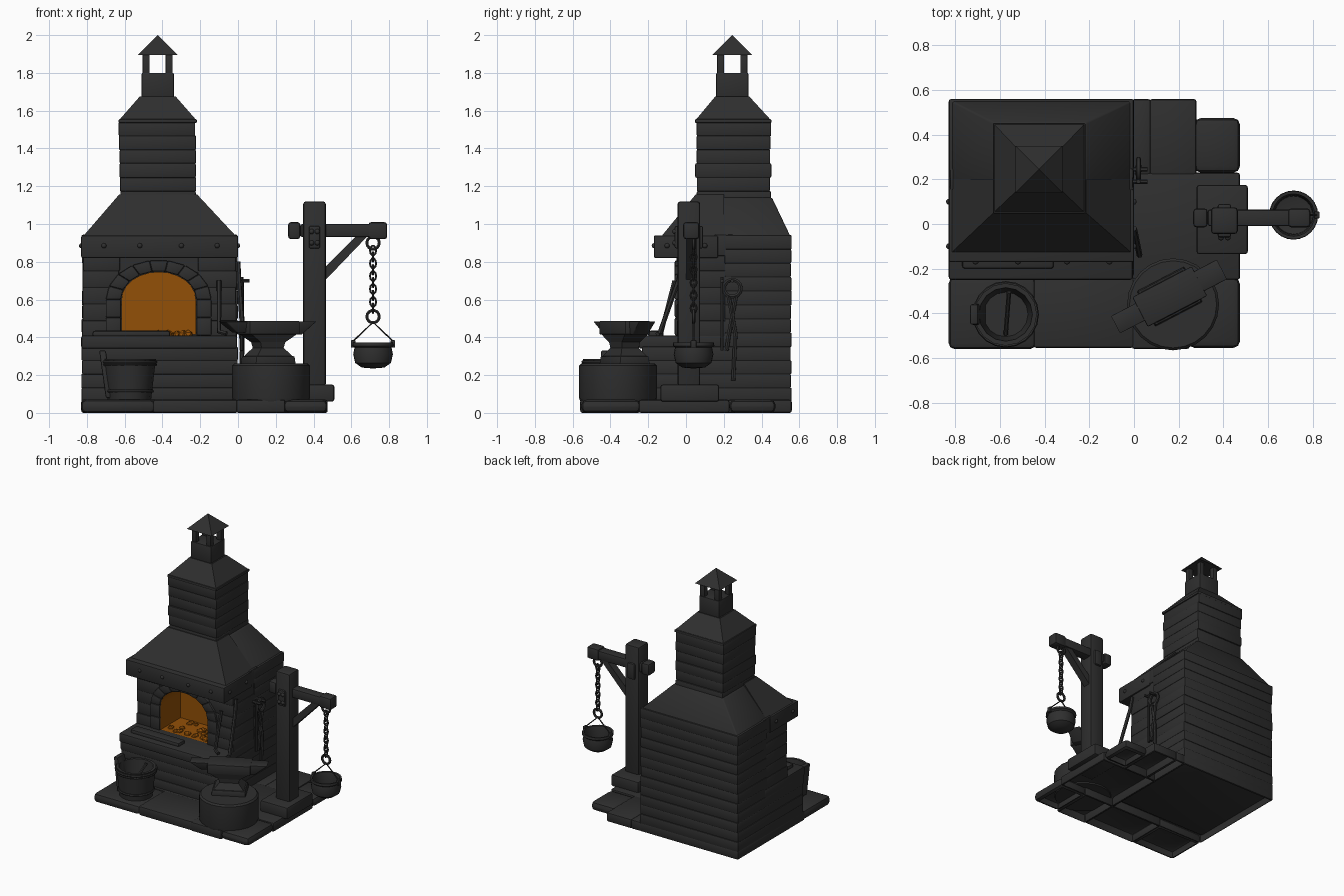
import bpy, bmesh, math, random
from mathutils import Vector, Matrix

random.seed(4)
cube = bpy.data.objects.get("Cube")
if cube:
    bpy.data.objects.remove(cube, do_unlink=True)


def material(name, colour):
    mat = bpy.data.materials.new(name)
    mat.use_nodes = True
    mat.diffuse_color = colour
    node = next(n for n in mat.node_tree.nodes if n.type == 'BSDF_PRINCIPLED')
    node.inputs["Base Color"].default_value = colour
    node.inputs["Roughness"].default_value = .9
    return mat


CHARCOAL = material("charcoal_stone", (.028, .028, .028, 1))
EMBER = material("ember_orange", (.29, .08, .002, 1))


def smooth(obj):
    bpy.ops.object.select_all(action='DESELECT')
    obj.select_set(True)
    bpy.context.view_layer.objects.active = obj
    bpy.ops.object.shade_smooth_by_angle(angle=math.radians(35))


def finish(name, bm, mat=CHARCOAL, matrix=None, recalc=True):
    if recalc:
        bmesh.ops.recalc_face_normals(bm, faces=bm.faces[:])
    mesh = bpy.data.meshes.new(name)
    bm.to_mesh(mesh)
    bm.free()
    mesh.materials.append(mat)
    obj = bpy.data.objects.new(name, mesh)
    bpy.context.collection.objects.link(obj)
    if matrix:
        obj.matrix_world = matrix
    smooth(obj)


def soften(bm, verts, bevel):
    if bevel:
        edges = list({e for v in verts for e in v.link_edges})
        bmesh.ops.bevel(bm, geom=edges, offset=bevel, segments=2, profile=.5, affect='EDGES')


def taper(bm, low, z0, high, z1, bevel=0):
    """Box whose bottom and top are rectangles (x0, x1, y0, y1)."""
    verts = bmesh.ops.create_cube(bm, size=2)['verts']
    for v in verts:
        rect, z = (high, z1) if v.co.z > 0 else (low, z0)
        v.co = (rect[v.co.x > 0], rect[2 + (v.co.y > 0)], z)
    soften(bm, verts, bevel)


def box(bm, rect, z0, z1, bevel=.012):
    taper(bm, rect, z0, rect, z1, bevel)


def courses(bm, rect, z0, z1, rows, rough=.006):
    """Stack of slightly uneven stone rows."""
    step = (z1 - z0) / rows
    for i in range(rows):
        a, b, c, d = (random.uniform(0, rough) for _ in range(4))
        r = (rect[0] + a, rect[1] - b, rect[2] + c, rect[3] - d)
        box(bm, r, z0 + i * step - .002, z0 + (i + 1) * step + .002, .008)


def prism(bm, outline, y0, y1, bevel=0):
    """Extrude an (x, z) outline along y."""
    face = bm.faces.new([bm.verts.new((x, y0, z)) for x, z in outline])
    new = bmesh.ops.extrude_face_region(bm, geom=[face])['geom']
    moved = [v for v in new if isinstance(v, bmesh.types.BMVert)]
    bmesh.ops.translate(bm, verts=moved, vec=(0, y1 - y0, 0))
    soften(bm, moved + list(face.verts), bevel)


def open_side(bm, direction):
    """Drop the faces that look along the given direction."""
    bmesh.ops.recalc_face_normals(bm, faces=bm.faces[:])
    away = [f for f in bm.faces if f.normal.dot(Vector(direction)) > .95]
    bmesh.ops.delete(bm, geom=away, context='FACES')


def rivet(bm, *spot):
    bmesh.ops.create_icosphere(bm, subdivisions=2, radius=.014, matrix=Matrix.Translation(spot))


def lathe(name, profile, centre, steps=24):
    bm = bmesh.new()
    verts = [bm.verts.new((r, 0, z)) for r, z in profile]
    edges = [bm.edges.new(pair) for pair in zip(verts, verts[1:])]
    bmesh.ops.spin(bm, geom=verts + edges, cent=(0, 0, 0), axis=(0, 0, 1),
                   angle=math.tau, steps=steps, use_duplicate=False)
    bmesh.ops.remove_doubles(bm, verts=bm.verts[:], dist=.0005)
    finish(name, bm, matrix=Matrix.Translation((*centre, 0)))


def wires(name, paths, radius):
    """Round rods along paths, each given as (points, closed)."""
    curve = bpy.data.curves.new(name, 'CURVE')
    curve.dimensions = '3D'
    curve.bevel_depth, curve.bevel_resolution, curve.use_fill_caps = radius, 1, True
    for points, closed in paths:
        spline = curve.splines.new('POLY')
        spline.points.add(len(points) - 1)
        for p, co in zip(spline.points, points):
            p.co = (*co, 1)
        spline.use_cyclic_u = closed
    curve.materials.append(CHARCOAL)
    obj = bpy.data.objects.new(name, curve)
    bpy.context.collection.objects.link(obj)
    bpy.ops.object.select_all(action='DESELECT')
    obj.select_set(True)
    bpy.context.view_layer.objects.active = obj
    bpy.ops.object.convert(target='MESH')
    smooth(bpy.context.view_layer.objects.active)


def ring(centre, a, b, across=(1, 0, 0), up=(0, 0, 1), n=14):
    c, u, v = Vector(centre), Vector(across), Vector(up)
    return [c + u * a * math.cos(math.tau * i / n) + v * b * math.sin(math.tau * i / n)
            for i in range(n)], True


def arch(half, rise, n=12, spring=.6):
    return [(-.42 + half * math.cos(math.pi * i / n), spring + rise * math.sin(math.pi * i / n))
            for i in range(n + 1)]


# Paving slabs, hollow underneath, with rounder outer corners
bm = bmesh.new()
for slab, bevel in (((-.83, -.44, -.56, -.24), .025), ((-.45, 0, -.555, -.24), .012),
                    ((-.01, .25, -.56, -.24), .012), ((.24, .475, -.555, -.24), .03),
                    ((-.01, .475, -.25, .23), .012), ((-.01, .075, .22, .56), .012),
                    ((.07, .28, .22, .56), .012), ((.27, .475, .23, .475), .03),
                    ((-.83, 0, -.25, .56), .012)):
    box(bm, slab, 0, .07, bevel)
open_side(bm, (0, 0, -1))
finish("paving_slabs", bm, recalc=False)

# Hearth: lower courses, ledge, upper courses
bm = bmesh.new()
courses(bm, (-.83, 0, -.235, .56), .06, .35, 4)
finish("hearth_base", bm)
bm = bmesh.new()
box(bm, (-.83, -.005, -.25, .23), .34, .41, .012)
box(bm, (-.77, -.36, -.2, -.12), .4, .435)
finish("hearth_ledge", bm)
bm = bmesh.new()
courses(bm, (-.83, 0, .2, .56), .35, .94, 8)
for side in ((-.825, -.625), (-.215, -.005)):
    courses(bm, (*side, -.05, .25), .4, .84, 5)
box(bm, (-.825, -.005, .15, .25), .83, .945, .008)
finish("hearth_walls", bm)
bm = bmesh.new()
prism(bm, [(-.02, .4), (-.02, .84), (-.81, .84), (-.81, .4), (-.62, .4)]
      + arch(.2, .15)[::-1] + [(-.22, .4)], -.04, .21)
finish("front_wall", bm)

# Arch stones and jambs around the opening
bm = bmesh.new()
inner, outer = arch(.2, .15, 9), arch(.28, .21, 9)
for i in range(9):
    prism(bm, [inner[i], outer[i], outer[i + 1], inner[i + 1]], -.06, .02, .008)
for x in (-.7, -.22):
    for z in (.41, .505):
        box(bm, (x, x + .08, -.06, .02), z, z + .095, .008)
finish("arch_stones", bm)

# Glowing chamber, open at the front, with a low bed of coals
bm = bmesh.new()
prism(bm, arch(.197, .147) + [(-.617, .415), (-.223, .415)], -.05, .19)
open_side(bm, (0, -1, 0))
bmesh.ops.reverse_faces(bm, faces=bm.faces[:])
finish("fire_chamber", bm, EMBER, recalc=False)
bm = bmesh.new()
for _ in range(24):
    spot = Vector((random.uniform(-.59, -.25), random.uniform(-.02, .16), .412))
    turn = Matrix.Rotation(random.random() * 3, 4, 'Z')
    bmesh.ops.create_icosphere(bm, subdivisions=1, radius=random.uniform(.018, .03),
                               matrix=Matrix.Translation(spot) @ turn)
finish("hot_coals", bm, EMBER)

# Riveted mantle and hood
bm = bmesh.new()
box(bm, (-.83, 0, -.17, .17), .82, .94, .008)
for x in (-.71, -.52, -.3, -.11):
    rivet(bm, x, -.168, .885)
for x in (-.828, -.002):
    for y in (-.1, .1):
        rivet(bm, x, y, .885)
finish("mantle", bm)
bm = bmesh.new()
taper(bm, (-.82, -.01, -.13, .2), .935, (-.63, -.215, .05, .2), 1.155)
finish("hood", bm)
bm = bmesh.new()
taper(bm, (-.825, -.005, .16, .555), .93, (-.63, -.215, .16, .455), 1.14, .008)
finish("rear_shoulder", bm)

# Chimney stack, neck and cap
bm = bmesh.new()
courses(bm, (-.632, -.218, .048, .452), 1.1, 1.54, 6, .01)
finish("chimney_stack", bm)
bm = bmesh.new()
box(bm, (-.632, -.218, .048, .452), 1.535, 1.555, .005)
taper(bm, (-.625, -.225, .055, .445), 1.555, (-.52, -.33, .155, .335), 1.675)
box(bm, (-.51, -.34, .16, .33), 1.66, 1.8, .006)
for x in (-.505, -.383):
    for y in (.165, .288):
        box(bm, (x, x + .037, y, y + .037), 1.79, 1.91, .003)
taper(bm, (-.53, -.32, .14, .35), 1.895, (-.426, -.424, .244, .246), 2)
finish("chimney_cap", bm)

# Hoist: foot, post, arm and brace
bm = bmesh.new()
box(bm, (.28, .51, -.135, .175), .06, .15)
box(bm, (.345, .465, -.045, .075), .14, 1.12, .015)
box(bm, (.33, .72, -.01, .065), .93, 1.0)
for x0, x1 in ((.265, .33), (.69, .79)):
    box(bm, (x0, x1, -.015, .07), .92, 1.01, .015)
box(bm, (.375, .435, -.06, .09), .87, .99, .01)
prism(bm, [(.46, .7), (.46, .77), (.63, .94), (.69, .94)], 0, .055)
for x in (.39, .42):
    for z in (.9, .96):
        rivet(bm, x, -.06, z)
finish("hoist_frame", bm)

# Chain, hanging rings and pot
px, py = .715, .04
wires("chain_rings", [ring((px, py, .9), .033, .033), ring((px, py, .51), .033, .033)], .009)
wires("chain", [ring((px, py, .86 - .034 * i), .016, .026, ((1, 0, 0), (0, 1, 0))[i % 2], n=10)
                for i in range(10)], .006)
wires("pot_bail", [([(px - .105, py, .36), (px - .1, py, .385), (px, py, .48),
                     (px + .1, py, .385), (px + .105, py, .36)], False)], .005)
lathe("pot", [(0, .235), (.06, .24), (.095, .265), (.105, .31), (.098, .345), (.11, .355),
              (.108, .372), (.095, .37), (.088, .34), (.085, .28), (0, .26)], (px, py))
bm = bmesh.new()
for x in (px - .105, px + .105):
    box(bm, (x - .012, x + .012, py - .015, py + .015), .345, .385, .004)
finish("pot_lugs", bm)

# Stump and anvil
lathe("stump", [(0, .06), (.2, .06), (.206, .08), (.206, .25), (.195, .262), (0, .262)],
      (.175, -.36))
bm = bmesh.new()
taper(bm, (-.12, .12, -.09, .09), .255, (-.115, .115, -.085, .085), .3, .006)
taper(bm, (-.11, .11, -.08, .08), .295, (-.065, .065, -.05, .05), .345)
taper(bm, (-.065, .065, -.05, .05), .34, (-.075, .075, -.055, .055), .38)
taper(bm, (-.075, .075, -.055, .055), .375, (-.14, .14, -.07, .07), .42)
box(bm, (-.15, .15, -.075, .075), .415, .487, .006)
taper(bm, (.1, .18, -.045, .045), .415, (.1, .265, -.05, .05), .485, .005)
taper(bm, (-.2, -.1, -.03, .03), .425, (-.275, -.1, -.045, .045), .483, .005)
finish("anvil", bm, matrix=Matrix.Translation((.16, -.325, 0)) @ Matrix.Rotation(.48, 4, 'Z'))

# Bucket with hoops, tall stave and stirring stick
bx, by = -.575, -.405
lathe("bucket", [(0, .07), (.115, .07), (.14, .285), (.12, .285), (.1, .12), (0, .12)], (bx, by), 16)
wires("bucket_hoops", [ring((bx, by, z), r, r, up=(0, 1, 0), n=20)
                       for z, r in ((.115, .121), (.255, .138), (.27, .14))], .009)
bm = bmesh.new()
taper(bm, (-.7, -.66, -.46, -.35), .08, (-.735, -.7, -.45, -.36), .33, .008)
finish("bucket_stave", bm)
wires("stirring_stick", [([(bx, by - .09, .13), (bx + .015, by + .1, .27)], False)], .01)

# Tongs hung on the side wall, and leaning pokers
wires("tongs", [ring((.02, .245, .66), .045, .045, (0, 1, 0)),
                ([(.02, .225, .62), (.022, .262, .42), (.02, .25, .17)], False),
                ([(.02, .265, .62), (.018, .228, .42), (.02, .215, .33)], False)], .012)
wires("wall_hooks", [([(-.02, y, .7), (.06, y, .7)], False) for y in (.245, .19)], .01)
wires("side_poker", [([(.02, .19, .33), (.02, .19, .72)], False)], .01)
wires("leaning_pokers", [([(.025, -.14, .42), (.005, -.04, .7), (0, -.02, .8)], False),
                         ([(-.06, -.15, .42), (-.1, -.13, .43), (-.1, -.06, .7)], False)], .013)
